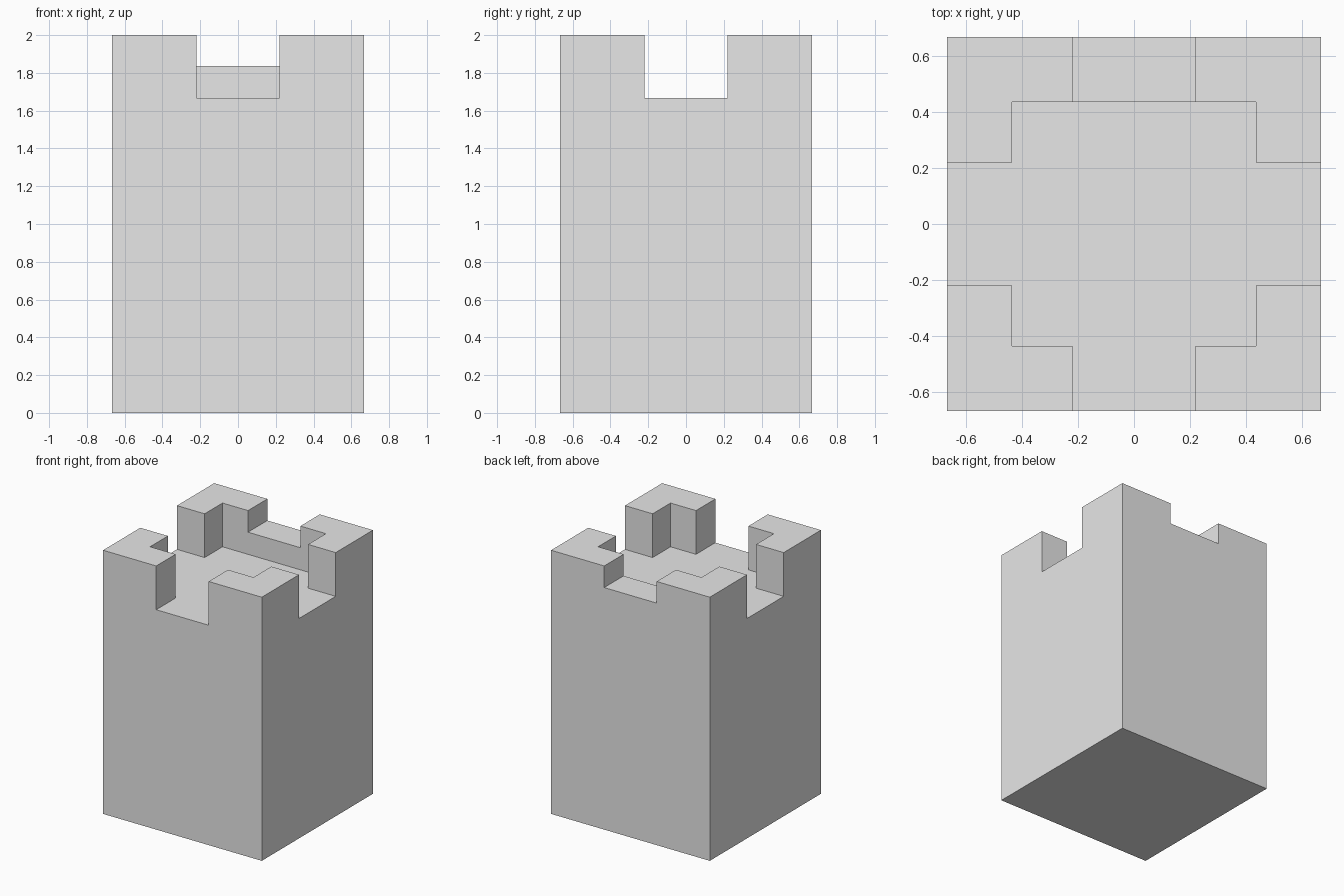
import bpy
import bmesh
from mathutils import Vector

cube = bpy.data.objects.get("Cube")
if cube:
    bpy.data.objects.remove(cube, do_unlink=True)

HALF, INNER, GAP = 0.666, 0.434, 0.22      # outer wall, courtyard wall, notch half-widths
FLOOR, PARAPET, TOP = 1.668, 1.836, 2.0    # heights

stone = bpy.data.materials.new("light grey stone")
stone.use_nodes = True
grey = (0.8, 0.8, 0.8, 1.0)
stone.diffuse_color = grey
stone.node_tree.nodes["Principled BSDF"].inputs["Base Color"].default_value = grey


def raise_faces(bm, faces, height, keep=False):
    """Extrude connected faces straight up and return the raised faces."""
    out = bmesh.ops.extrude_face_region(bm, geom=faces, use_keep_orig=keep)["geom"]
    verts = [g for g in out if isinstance(g, bmesh.types.BMVert)]
    bmesh.ops.translate(bm, verts=verts, vec=Vector((0, 0, height)))
    return [g for g in out if isinstance(g, bmesh.types.BMFace)]


# Square plan divided along the wall and notch lines
bm = bmesh.new()
lines = (-HALF, -INNER, -GAP, GAP, INNER, HALF)
grid = [[bm.verts.new((x, y, 0)) for x in lines] for y in lines]
plan = [bm.faces.new((grid[j][i], grid[j][i + 1], grid[j + 1][i + 1], grid[j + 1][i]))
        for j in range(5) for i in range(5)]

# Solid tower body up to the courtyard floor
deck = raise_faces(bm, plan, FLOOR, keep=True)
merlons, parapet = [], []
for face in deck:
    c = face.calc_center_median()
    on_wall = max(abs(c.x), abs(c.y)) > INNER
    if on_wall and min(abs(c.x), abs(c.y)) > GAP:
        merlons.append(face)
    elif on_wall and c.y > INNER:
        parapet.append(face)

# Low back parapet, then the four L-shaped corner merlons
raised = raise_faces(bm, merlons + parapet, PARAPET - FLOOR)
corners = [f for f in raised if abs(f.calc_center_median().x) > GAP]
raise_faces(bm, corners, TOP - PARAPET)

# Merge the flat faces and finish the mesh
bmesh.ops.recalc_face_normals(bm, faces=bm.faces[:])
bmesh.ops.dissolve_limit(bm, angle_limit=0.01, verts=bm.verts[:], edges=bm.edges[:])
mesh = bpy.data.meshes.new("castle_tower")
bm.to_mesh(mesh)
bm.free()
mesh.materials.append(stone)
tower = bpy.data.objects.new("castle_tower", mesh)
bpy.context.collection.objects.link(tower)
